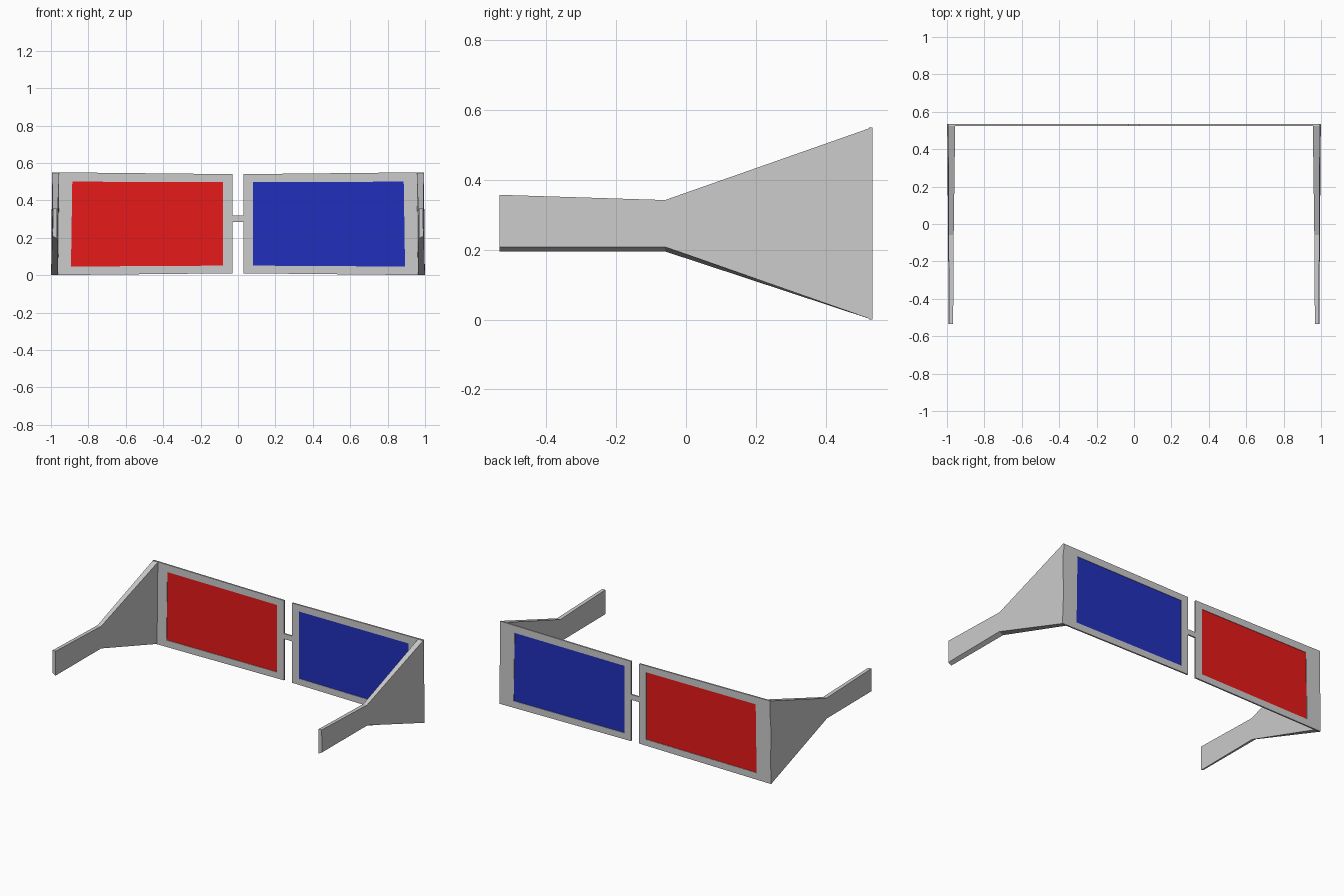
import bpy, bmesh

if "Cube" in bpy.data.objects:
    bpy.data.objects.remove(bpy.data.objects["Cube"])


def make_object(name, verts, faces, color=None):
    mesh = bpy.data.meshes.new(name)
    mesh.from_pydata(verts, [], faces)
    bm = bmesh.new()
    bm.from_mesh(mesh)
    bmesh.ops.recalc_face_normals(bm, faces=bm.faces)
    bm.to_mesh(mesh)
    bm.free()
    obj = bpy.data.objects.new(name, mesh)
    bpy.context.collection.objects.link(obj)
    if color:
        mat = bpy.data.materials.new(name + "_colour")
        mat.diffuse_color = color
        mat.use_nodes = True
        mat.node_tree.nodes["Principled BSDF"].inputs["Base Color"].default_value = mat.diffuse_color
        mesh.materials.append(mat)
    return obj


def prism(name, side_a, side_b, color=None):
    """Closed solid joining two matching outlines."""
    n = len(side_a)
    faces = [tuple(range(n)), tuple(range(2 * n - 1, n - 1, -1))]
    faces += [(i, (i + 1) % n, n + (i + 1) % n, n + i) for i in range(n)]
    return make_object(name, side_a + side_b, faces, color)


Y0, Y1, YL = 0.524, 0.534, 0.529          # frame back, frame front, lens plane
OUTER = [(0.998, 0.0), (0.992, 0.55), (0.03, 0.54), (0.03, 0.01)]
INNER = [(0.893, 0.046), (0.886, 0.50), (0.08, 0.497), (0.08, 0.051)]

# Temple outline as (y, z outer, z inner, x outer, x inner)
TEMPLE = [(0.532, 0.0, 0.0, 0.999, 0.962),
          (0.532, 0.55, 0.55, 0.994, 0.956),
          (-0.06, 0.342, 0.342, 0.991, 0.964),
          (-0.534, 0.357, 0.357, 0.989, 0.967),
          (-0.534, 0.208, 0.195, 0.991, 0.967),
          (-0.06, 0.208, 0.195, 0.994, 0.964)]

RED, BLUE = (0.8, 0.01, 0.01, 1), (0.015, 0.03, 0.5, 1)

for side, s, color in (("left", -1, RED), ("right", 1, BLUE)):
    # Rectangular rim with an open window
    verts = [(s * x, y, z) for y in (Y0, Y1) for ring in (OUTER, INNER) for x, z in ring]
    faces = []
    for i in range(4):
        j = (i + 1) % 4
        faces += [(i, j, 4 + j, 4 + i), (8 + i, 8 + j, 12 + j, 12 + i),
                  (i, j, 8 + j, 8 + i), (4 + i, 4 + j, 12 + j, 12 + i)]
    make_object(side + "_rim", verts, faces)

    # Tinted lens set in the window
    prism(side + "_lens",
          [(s * x, YL - 0.002, z) for x, z in INNER],
          [(s * x, YL + 0.002, z) for x, z in INNER], color)

    # Tapering temple arm
    prism(side + "_temple",
          [(s * xo, y, zo) for y, zo, zi, xo, xi in TEMPLE],
          [(s * xi, y, zi) for y, zo, zi, xo, xi in TEMPLE])

# Nose bridge joining the rims
BRIDGE = [(-0.032, 0.285), (0.032, 0.285), (0.032, 0.32), (-0.032, 0.32)]
prism("nose_bridge", [(x, Y0, z) for x, z in BRIDGE], [(x, Y1, z) for x, z in BRIDGE])
